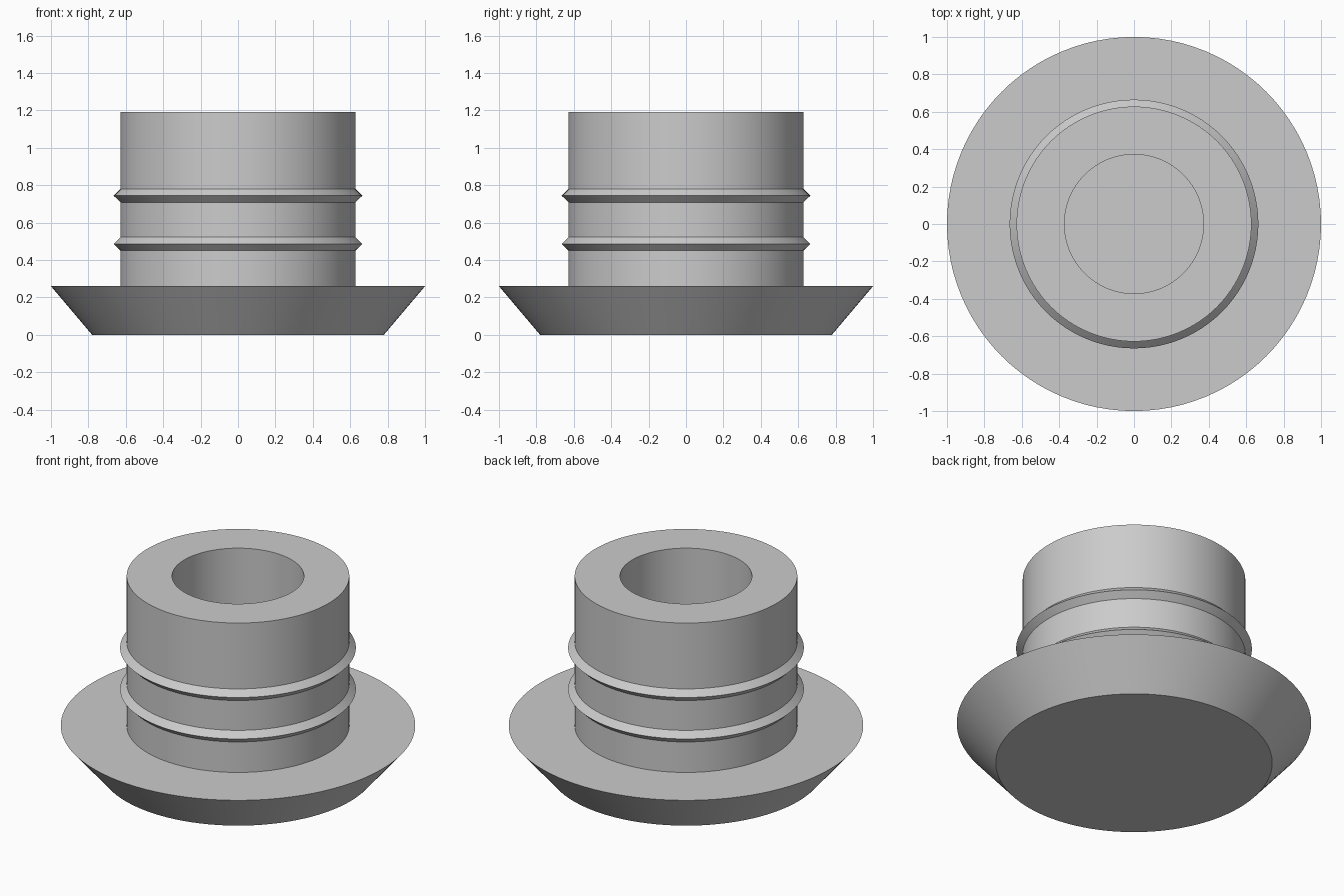
import bpy, bmesh
from math import cos, sin, tau, radians

SEGMENTS = 96

cube = bpy.data.objects.get("Cube")
if cube:
    bpy.data.objects.remove(cube, do_unlink=True)

# Single grey material
grey = bpy.data.materials.new("plain grey")
grey.use_nodes = True
colour = (0.6, 0.6, 0.6, 1.0)
grey.diffuse_color = colour
grey.node_tree.nodes["Principled BSDF"].inputs["Base Color"].default_value = colour


def lathe(name, profile):
    """Revolve (radius, height) points about z and cap both ends."""
    bm = bmesh.new()
    rings = []
    for r, z in profile:
        rings.append([bm.verts.new((r * cos(tau * i / SEGMENTS), r * sin(tau * i / SEGMENTS), z))
                      for i in range(SEGMENTS)])
    for low, high in zip(rings, rings[1:]):
        for i in range(SEGMENTS):
            j = (i + 1) % SEGMENTS
            bm.faces.new((low[i], low[j], high[j], high[i]))
    bm.faces.new(rings[0][::-1])
    bm.faces.new(rings[-1])
    bmesh.ops.recalc_face_normals(bm, faces=bm.faces)
    mesh = bpy.data.meshes.new(name)
    bm.to_mesh(mesh)
    bm.free()
    mesh.materials.append(grey)
    obj = bpy.data.objects.new(name, mesh)
    bpy.context.collection.objects.link(obj)
    bpy.ops.object.select_all(action="DESELECT")
    obj.select_set(True)
    bpy.context.view_layer.objects.active = obj
    bpy.ops.object.shade_smooth_by_angle(angle=radians(30))
    return obj


STEM, RIB, BORE = 0.628, 0.665, 0.372
FLANGE_TOP, TOP = 0.26, 1.19

# Tapered flange, then the stem wall
profile = [(0.78, 0), (1.0, FLANGE_TOP), (STEM, FLANGE_TOP)]

# Two pointed sealing ribs
for z in (0.486, 0.744):
    profile += [(STEM, z - 0.036), (RIB, z), (STEM, z + 0.036)]

# Rim and blind bore
profile += [(STEM, TOP), (BORE, TOP), (BORE, FLANGE_TOP)]

lathe("ribbed_plug", profile)
